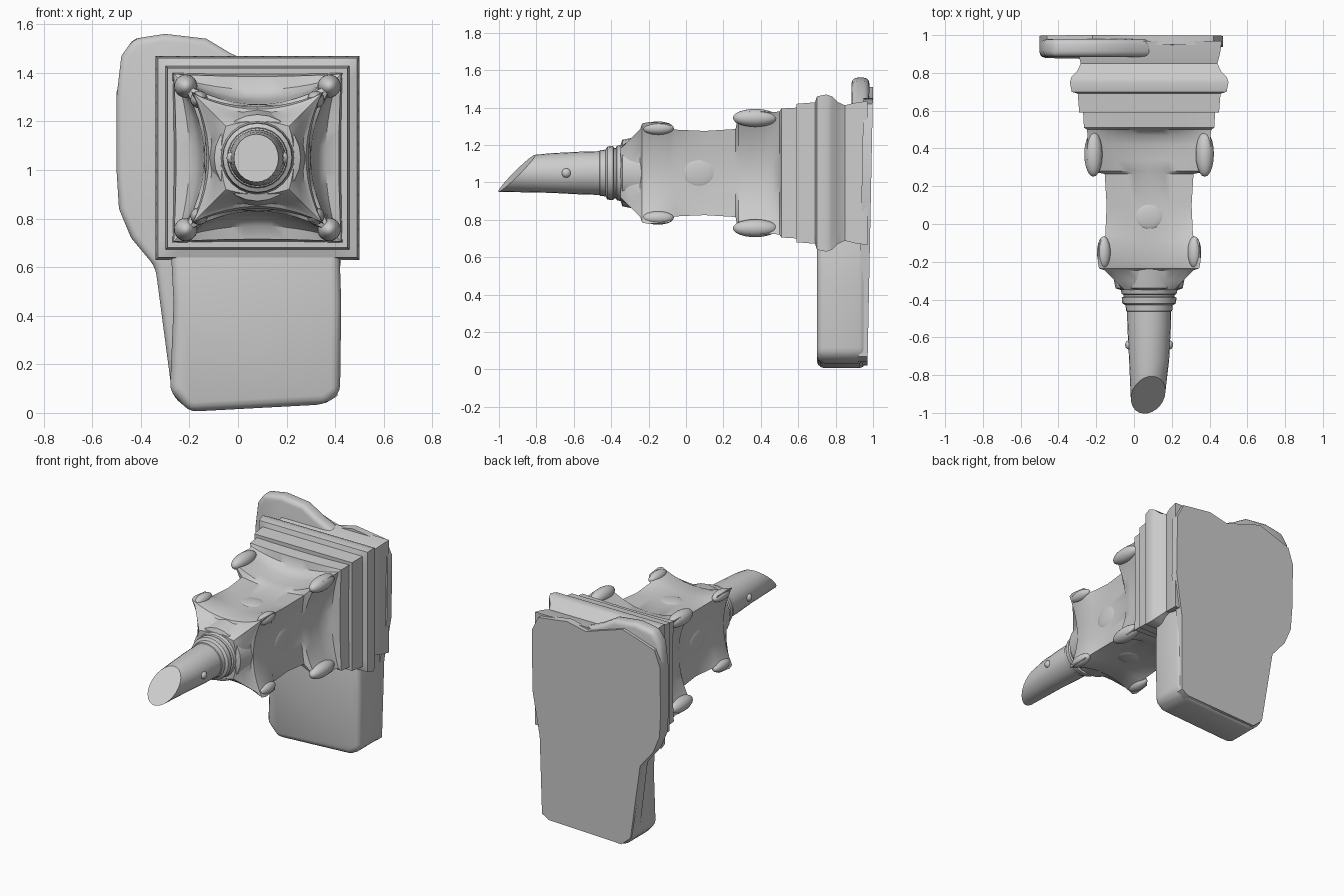
import bpy, bmesh, math
from mathutils import Vector, Matrix

cube = bpy.data.objects.get("Cube")
if cube:
    bpy.data.objects.remove(cube, do_unlink=True)

stone = bpy.data.materials.new("grey_stone")
stone.use_nodes = True
GREY = (0.6, 0.6, 0.6, 1)
stone.diffuse_color = GREY
stone.node_tree.nodes["Principled BSDF"].inputs["Base Color"].default_value = GREY

CX, CZ = 0.08, 1.05  # axis of the spout


def finish(name, bm, bevel=0, angle=35):
    bmesh.ops.recalc_face_normals(bm, faces=bm.faces)
    mesh = bpy.data.meshes.new(name)
    bm.to_mesh(mesh)
    bm.free()
    ob = bpy.data.objects.new(name, mesh)
    bpy.context.collection.objects.link(ob)
    mesh.materials.append(stone)
    bpy.ops.object.select_all(action='DESELECT')
    ob.select_set(True)
    bpy.context.view_layer.objects.active = ob
    if bevel:
        mod = ob.modifiers.new("soft_edges", 'BEVEL')
        mod.width, mod.segments, mod.limit_method = bevel, 3, 'ANGLE'
        bpy.ops.object.modifier_apply(modifier=mod.name)
    bpy.ops.object.shade_smooth_by_angle(angle=math.radians(angle))
    return ob


def loft(name, rings, **kw):
    bm = bmesh.new()
    loops = [[bm.verts.new(p) for p in ring] for ring in rings]
    n = len(loops[0])
    for a, b in zip(loops, loops[1:]):
        for i in range(n):
            j = (i + 1) % n
            bm.faces.new((a[i], a[j], b[j], b[i]))
    bm.faces.new(loops[0])
    bm.faces.new(loops[-1])
    return finish(name, bm, **kw)


def square_ring(y, corner, middle, steps=12):
    """Square section whose sides bow inward from corner to middle."""
    pts = []
    for side in range(4):
        rot = Matrix.Rotation(side * math.pi / 2, 2)
        for k in range(steps):
            t = -1 + 2 * k / steps
            p = rot @ Vector((corner * t, -(middle + (corner - middle) * t * t)))
            pts.append((CX + p.x, y, CZ + p.y))
    return pts


def round_ring(y, r, n=24):
    return [(CX + r * math.cos(2 * math.pi * i / n), y,
             CZ + r * math.sin(2 * math.pi * i / n)) for i in range(n)]


def blob(name, centre, size):
    bm = bmesh.new()
    bmesh.ops.create_icosphere(bm, subdivisions=3, radius=1)
    bmesh.ops.scale(bm, vec=size, verts=bm.verts)
    bmesh.ops.translate(bm, vec=centre, verts=bm.verts)
    return finish(name, bm, angle=60)


def slab(name, outline, front, back, bevel=0, lean=0):
    """Upright outline given depth; lean tips the lower part forward."""
    rings = [[(x, y - lean * (1.5 - z), z) for x, z in outline] for y in (front, back)]
    return loft(name, rings, bevel=bevel)


# Thin irregular back face
slab("back_sheet", [(-0.19, 0.02), (-0.26, 0.08), (-0.34, 0.6), (-0.44, 0.72), (-0.49, 0.84),
                    (-0.5, 1.0), (-0.5, 1.32), (-0.46, 1.43), (-0.22, 1.51), (0.06, 1.42),
                    (0.2, 1.45), (0.42, 1.42), (0.47, 1.32), (0.47, 0.9), (0.42, 0.6),
                    (0.41, 0.07), (0.36, 0.04)], 0.95, 1.0, lean=0.02)

# Side lobe rising past the plate
slab("side_lobe", [(-0.2, 0.01), (-0.27, 0.07), (-0.34, 0.6), (-0.44, 0.72), (-0.49, 0.84),
                   (-0.5, 1.0), (-0.5, 1.3), (-0.48, 1.47), (-0.43, 1.54), (-0.3, 1.56),
                   (-0.13, 1.54), (-0.03, 1.48), (0.1, 1.42), (0.1, 0.05)],
     0.885, 0.98, 0.03, 0.01)

# Lower block under the plate
slab("lower_block", [(-0.28, 0.09), (-0.2, 0.005), (0.36, 0.035), (0.42, 0.08),
                     (0.425, 0.45), (0.415, 0.75), (-0.28, 0.75), (-0.265, 0.45)],
     0.70, 0.965, 0.045)

# Stepped square plate and the moulded block behind it
loft("square_plate", [square_ring(y, h, h) for y, h in
                      ((0.59, 0.37), (0.69, 0.378), (0.70, 0.41), (0.75, 0.42),
                       (0.78, 0.41), (0.81, 0.38), (0.85, 0.362), (0.90, 0.375), (0.97, 0.385))])

# Fluted body with flaring corner ribs
loft("fluted_body", [square_ring(*s) for s in
                     ((-0.35, 0.13, 0.15), (-0.30, 0.18, 0.17), (-0.245, 0.235, 0.185),
                      (-0.235, 0.265, 0.20), (-0.20, 0.272, 0.21), (-0.09, 0.265, 0.21),
                      (-0.06, 0.232, 0.21), (0.1, 0.225, 0.212), (0.265, 0.235, 0.215),
                      (0.28, 0.315, 0.22), (0.34, 0.328, 0.225), (0.42, 0.328, 0.235),
                      (0.47, 0.325, 0.25), (0.50, 0.33, 0.28), (0.51, 0.345, 0.335),
                      (0.60, 0.35, 0.345))])

# Claw ends on the corners and shallow bosses on the sides
for sx in (-1, 1):
    for sz in (-1, 1):
        blob("rear_claw", (CX + sx * 0.295, 0.37, CZ + sz * 0.295), (0.048, 0.12, 0.048))
        blob("front_claw", (CX + sx * 0.24, -0.15, CZ + sz * 0.24), (0.036, 0.085, 0.036))
for s in (-1, 1):
    blob("side_boss", (CX + s * 0.205, 0.07, CZ), (0.016, 0.09, 0.08))
    blob("upright_boss", (CX, 0.04, CZ + s * 0.205), (0.08, 0.07, 0.016))

# Ringed collar
loft("collar", [round_ring(y, r) for y, r in
                ((-0.22, 0.2), (-0.29, 0.188), (-0.34, 0.178), (-0.35, 0.15), (-0.37, 0.145),
                 (-0.375, 0.135), (-0.385, 0.135), (-0.39, 0.145), (-0.42, 0.142),
                 (-0.43, 0.125), (-0.46, 0.122), (-0.47, 0.105))])

# Spout with a slanted mouth
spout = [round_ring(y, r) for y, r in ((-0.40, 0.118), (-0.55, 0.115), (-0.72, 0.106))]
tip = [(CX - 0.005 + (x - CX) * 0.9, -0.905 + (z - CZ) * 0.95 + (x - CX) * 0.2, z * 0.97 + 0.03)
       for x, _, z in round_ring(0, 0.102)]
loft("spout", spout + [tip])
for s in (-1, 1):
    blob("spout_nub", (CX + s * 0.105, -0.64, CZ), (0.022, 0.025, 0.025))
